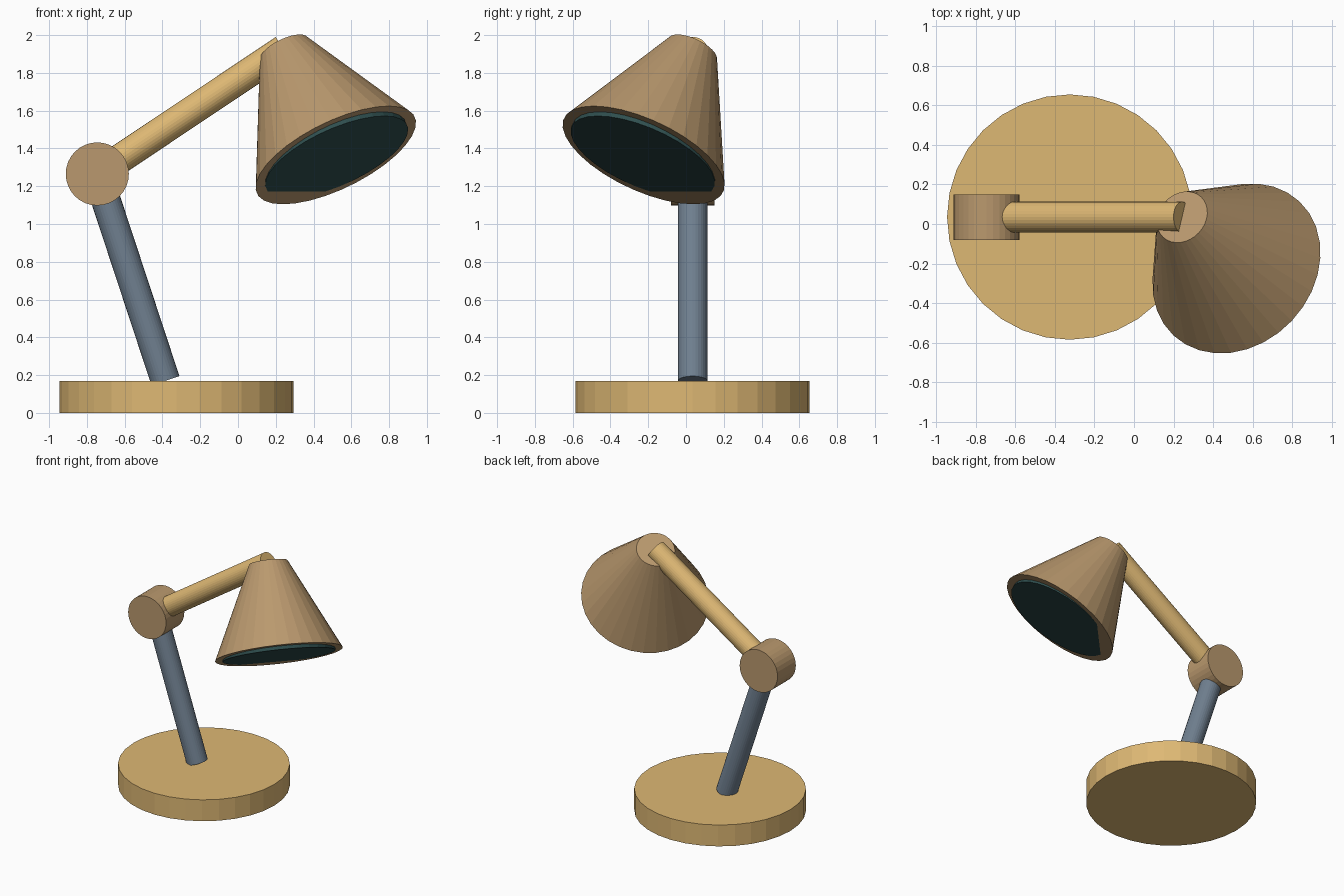
import bpy
from math import radians, sin, cos
from mathutils import Vector

cube = bpy.data.objects.get("Cube")
if cube:
    bpy.data.objects.remove(cube, do_unlink=True)


def material(name, rgb):
    """Flat material from 0-255 display values, stored as linear."""
    linear = [((c / 255 + 0.055) / 1.055) ** 2.4 for c in rgb] + [1.0]
    mat = bpy.data.materials.new(name)
    mat.use_nodes = True
    mat.diffuse_color = linear
    bsdf = next(n for n in mat.node_tree.nodes if n.type == "BSDF_PRINCIPLED")
    bsdf.inputs["Base Color"].default_value = linear
    return mat


def tapered(name, start, end, r_start, r_end, mat, sides=32):
    """Flat-shaded cylinder or cut cone between two points."""
    start, end = Vector(start), Vector(end)
    axis = end - start
    bpy.ops.mesh.primitive_cone_add(
        vertices=sides, radius1=r_start, radius2=r_end, depth=axis.length,
        location=(start + end) / 2,
        rotation=axis.to_track_quat("Z", "Y").to_euler())
    obj = bpy.context.object
    obj.name = name
    obj.data.materials.append(mat)
    return obj


def downward(tilt):
    """Unit vector tilted from straight down towards the front left."""
    return Vector((0.727 * sin(tilt), -0.687 * sin(tilt), -cos(tilt)))


tan = material("warm tan", (222, 184, 116))
brown = material("light brown", (186, 153, 110))
slate = material("slate grey", (112, 128, 144))
dark = material("dark green grey", (47, 79, 79))

# Key points along the lamp
y = 0.035
foot = Vector((-0.384, y, 0.17))
elbow = Vector((-0.745, y, 1.265))
head = Vector((0.243, y, 1.925))
joint_half = Vector((0, 0.115, 0))
arm_radius = 0.078

# Base disc
tapered("base", (-0.325, y, 0), (-0.325, y, 0.17), 0.62, 0.62, tan)

# Arms and elbow joint
tapered("lower_arm", foot, elbow, arm_radius, arm_radius, slate)
tapered("upper_arm", elbow, head, arm_radius, arm_radius, tan)
tapered("elbow_joint", elbow - joint_half, elbow + joint_half, 0.167, 0.167, brown)

# Conical shade
aim = downward(radians(34))
mouth = head + aim * 0.676
tapered("shade", head, mouth, 0.14, 0.465, brown)

# Dark disc in the mouth, tilted slightly so its upper edge stands out
disc_aim = downward(radians(32))
disc_face = mouth + aim * 0.012
tapered("shade_inner_disc", disc_face - disc_aim * 0.05, disc_face, 0.41, 0.41, dark)
